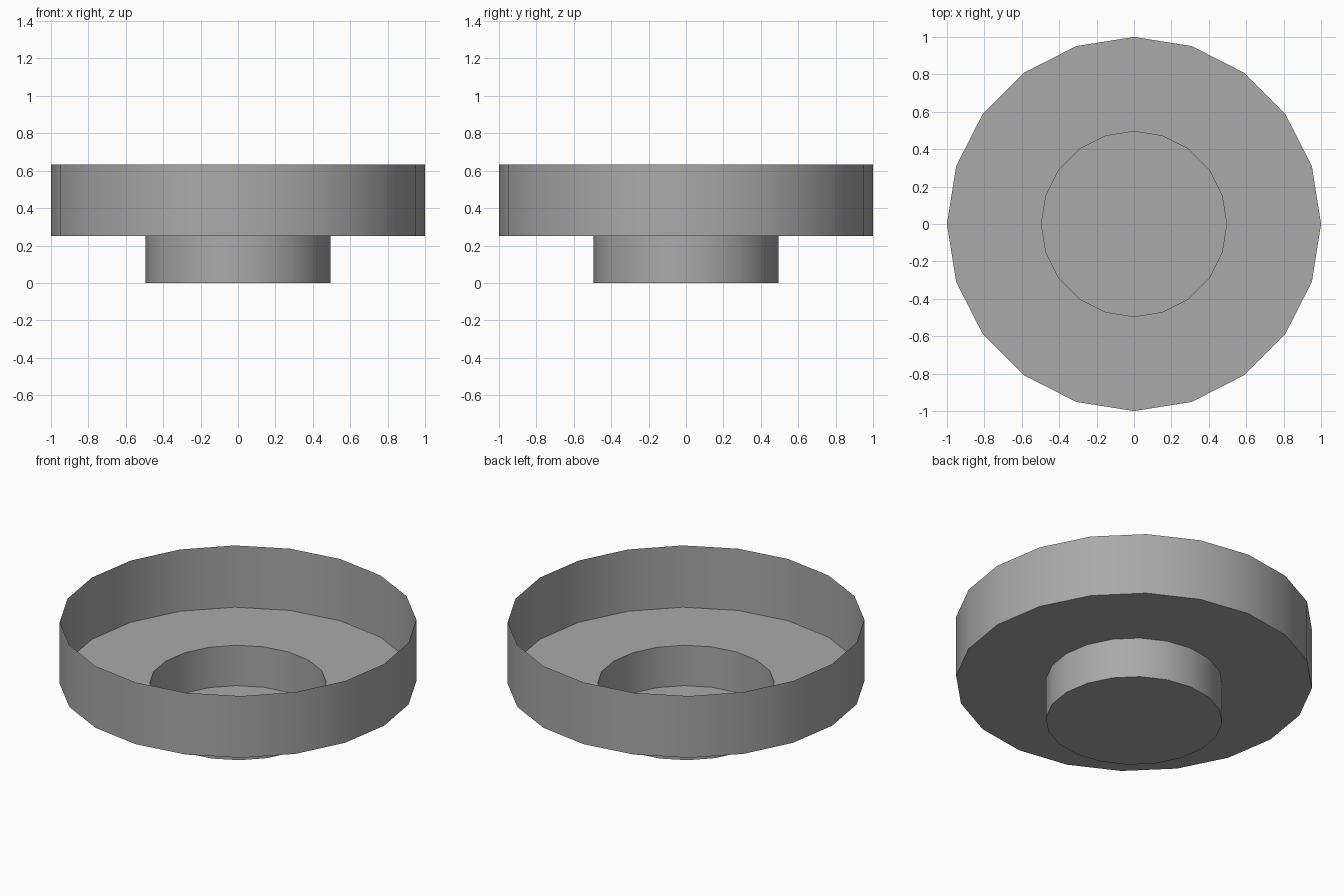
import bpy
import bmesh
from math import cos, sin, pi, radians

SIDES = 20

cube = bpy.data.objects.get("Cube")
if cube:
    bpy.data.objects.remove(cube, do_unlink=True)

# Plain grey
grey = bpy.data.materials.new("grey")
grey.use_nodes = True
colour = (0.4, 0.4, 0.4, 1)
grey.diffuse_color = colour
grey.node_tree.nodes["Principled BSDF"].inputs["Base Color"].default_value = colour


def ring(bm, radius, z):
    return [bm.verts.new((radius * cos(2 * pi * i / SIDES),
                          radius * sin(2 * pi * i / SIDES), z))
            for i in range(SIDES)]


# Open thin-walled bowl: foot floor, foot wall, step, rim wall
profile = [(0.495, 0), (0.495, 0.25), (1, 0.25), (1, 0.632)]
bm = bmesh.new()
rings = [ring(bm, r, z) for r, z in profile]
bm.faces.new(rings[0])
for low, high in zip(rings, rings[1:]):
    for i in range(SIDES):
        j = (i + 1) % SIDES
        bm.faces.new((low[i], low[j], high[j], high[i]))
bmesh.ops.recalc_face_normals(bm, faces=bm.faces)
# Outward means the floor of the foot points down
floor = min(bm.faces, key=lambda f: f.calc_center_median().z)
if floor.normal.z > 0:
    bmesh.ops.reverse_faces(bm, faces=bm.faces)

mesh = bpy.data.meshes.new("stepped_bowl")
bm.to_mesh(mesh)
bm.free()
mesh.materials.append(grey)
bowl = bpy.data.objects.new("stepped_bowl", mesh)
bpy.context.collection.objects.link(bowl)

# Smooth walls with sharp corners
bpy.ops.object.select_all(action='DESELECT')
bowl.select_set(True)
bpy.context.view_layer.objects.active = bowl
bpy.ops.object.shade_smooth_by_angle(angle=radians(30))
